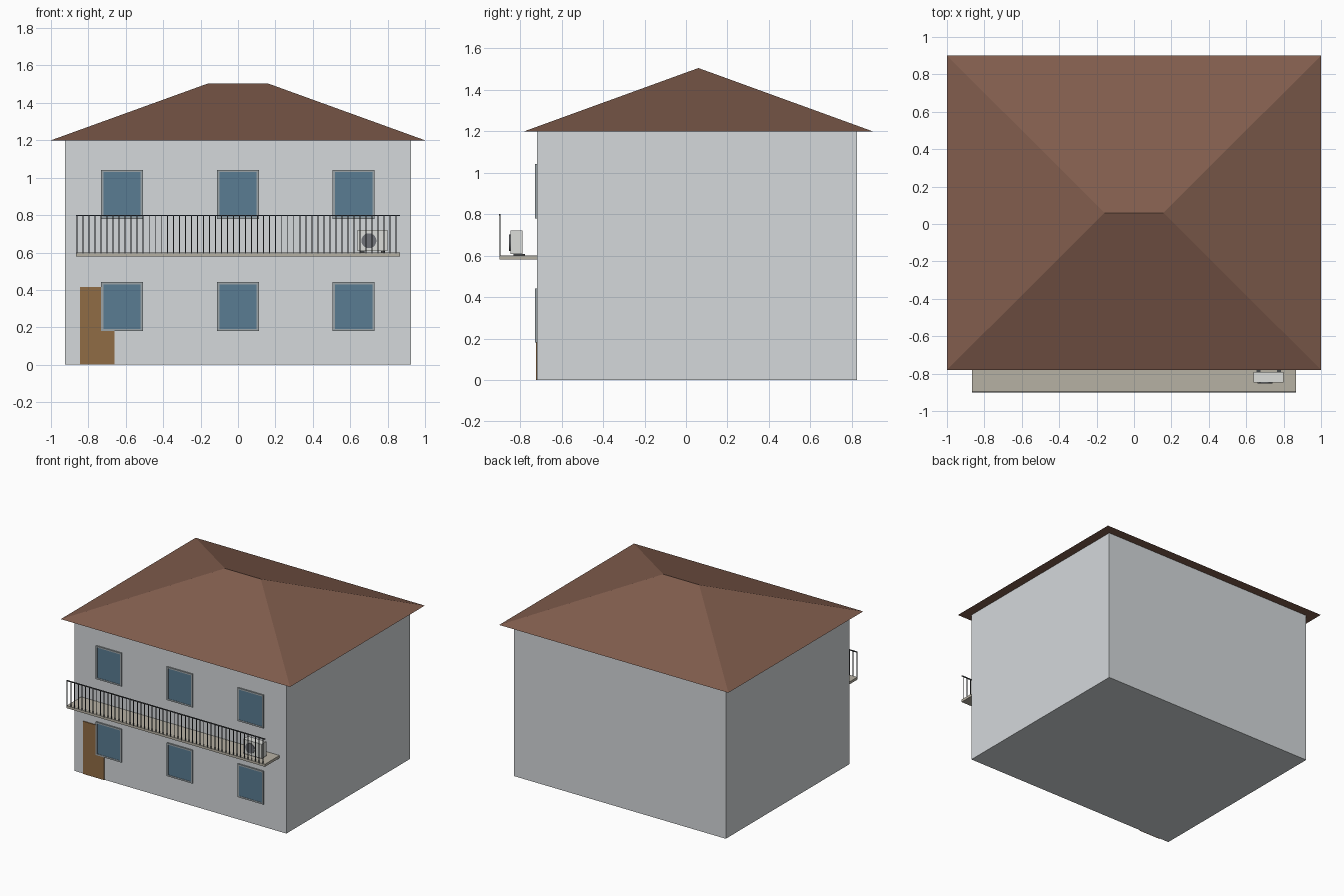
import bpy, bmesh
from mathutils import Matrix, Vector
from math import pi

if "Cube" in bpy.data.objects:
    bpy.data.objects.remove(bpy.data.objects["Cube"])


def material(name, color):
    m = bpy.data.materials.new(name)
    m.diffuse_color = (*color, 1)
    m.use_nodes = True
    m.node_tree.nodes["Principled BSDF"].inputs["Base Color"].default_value = m.diffuse_color
    return m


WALL = material("plaster", (0.66, 0.69, 0.71))
ROOF = material("roof_tile", (0.22, 0.11, 0.075))
GLASS = material("window_glass", (0.10, 0.20, 0.29))
FRAME = material("window_frame_grey", (0.33, 0.37, 0.39))
WOOD = material("door_wood", (0.28, 0.15, 0.06))
STONE = material("slab_stone", (0.47, 0.44, 0.37))
METAL = material("dark_metal", (0.06, 0.065, 0.07))
WHITE = material("unit_casing", (0.72, 0.73, 0.70))
FAN = material("fan_grey", (0.16, 0.17, 0.19))


def add_box(bm, x, y, z):
    """Box from (min, max) pairs."""
    size = Vector((x[1] - x[0], y[1] - y[0], z[1] - z[0]))
    mid = Vector((sum(x) / 2, sum(y) / 2, sum(z) / 2))
    mat = Matrix.Translation(mid) @ Matrix.Diagonal((*size, 1))
    bmesh.ops.create_cube(bm, size=1, matrix=mat)


def finish(name, bm, mat):
    bmesh.ops.recalc_face_normals(bm, faces=bm.faces)
    me = bpy.data.meshes.new(name)
    bm.to_mesh(me)
    bm.free()
    me.materials.append(mat)
    ob = bpy.data.objects.new(name, me)
    bpy.context.collection.objects.link(ob)
    return ob


def boxes(name, mat, *parts):
    bm = bmesh.new()
    for p in parts:
        add_box(bm, *p)
    return finish(name, bm, mat)


FRONT = -0.718

# House body
boxes("walls", WALL, ((-0.925, 0.925), (FRONT, 0.825), (0, 1.2)))

# Hip roof: rectangle at the eaves, short ridge on top
bm = bmesh.new()
eave = [bm.verts.new(c) for c in
        ((-1, -0.78, 1.2), (1, -0.78, 1.2), (1, 0.9, 1.2), (-1, 0.9, 1.2))]
left, right = (bm.verts.new((s * 0.157, 0.06, 1.505)) for s in (-1, 1))
a, b, c, d = eave
for f in ((d, c, b, a), (a, b, right, left), (b, c, right),
          (c, d, left, right), (d, a, left)):
    bm.faces.new(f)
finish("roof", bm, ROOF)

# Two rows of three windows: raised frame around a pane
for floor, z0 in (("lower", 0.18), ("upper", 0.78)):
    for i, x in enumerate((-0.62, 0, 0.618)):
        w, z1, t = 0.112, z0 + 0.262, 0.012
        y = (-0.728, FRONT + 0.005)
        boxes(f"{floor}_window_frame_{i + 1}", FRAME,
              ((x - w, x - w + t), y, (z0, z1)),
              ((x + w - t, x + w), y, (z0, z1)),
              ((x - w + t, x + w - t), y, (z0, z0 + t)),
              ((x - w + t, x + w - t), y, (z1 - t, z1)))
        boxes(f"{floor}_window_pane_{i + 1}", GLASS,
              ((x - w + t, x + w - t), (-0.7255, FRONT + 0.005), (z0 + t, z1 - t)))

# Door
boxes("door", WOOD, ((-0.845, -0.66), (-0.7245, FRONT + 0.005), (0, 0.415)))

# Balcony slab
boxes("balcony_slab", STONE, ((-0.865, 0.865), (-0.9, FRONT + 0.005), (0.58, 0.6)))

# Front railing: top rail and evenly spaced bars
boxes("top_rail", METAL, ((-0.865, 0.865), (-0.902, -0.895), (0.794, 0.801)))
bars = [((x - 0.0025, x + 0.0025), (-0.901, -0.896), (0.595, 0.796))
        for x in (-0.861 + 0.0322 * i for i in range(54))]
boxes("railing_bars", METAL, *bars)

# Air conditioning unit: casing, feet, round fan
boxes("cooling_unit_casing", WHITE, ((0.64, 0.80), (-0.848, -0.79), (0.607, 0.72)))
boxes("cooling_unit_feet", METAL,
      *(((x - 0.01, x + 0.01), (-0.833, -0.777), (0.598, 0.608)) for x in (0.665, 0.775)))
bm = bmesh.new()
bmesh.ops.create_cone(bm, cap_ends=True, segments=24, radius1=0.04, radius2=0.04, depth=0.01,
                      matrix=Matrix.Translation((0.70, -0.848, 0.663)) @ Matrix.Rotation(pi / 2, 4, 'X'))
finish("cooling_unit_fan", bm, FAN)
